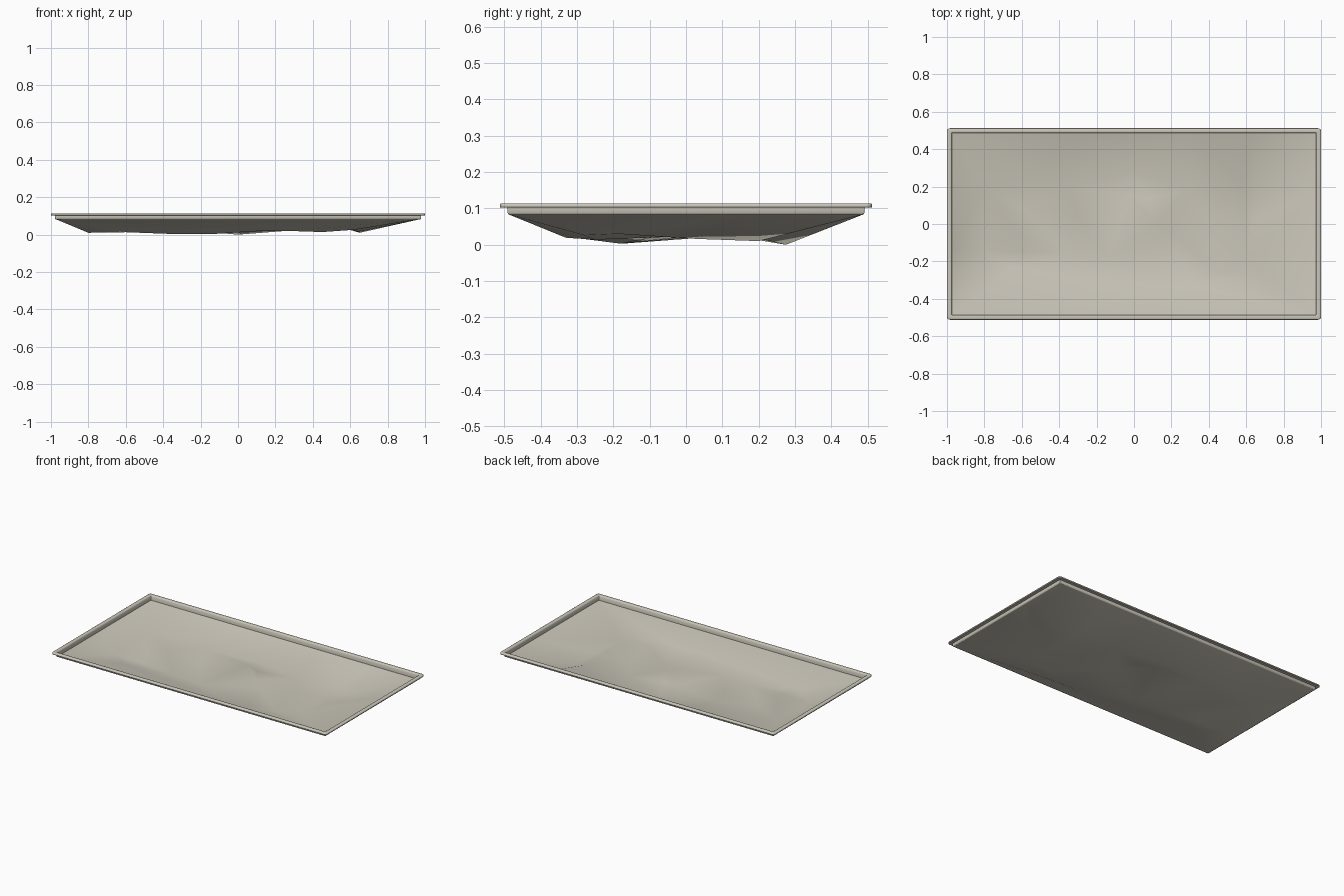
import bpy, math
from mathutils import Vector
from mathutils.geometry import delaunay_2d_cdt

if "Cube" in bpy.data.objects:
    bpy.data.objects.remove(bpy.data.objects["Cube"])

HX, HY = 1.0, 0.512          # half size of the outer rim

stone = bpy.data.materials.new("warm_light_grey")
stone.diffuse_color = (0.60, 0.57, 0.49, 1)
stone.use_nodes = True
stone.node_tree.nodes["Principled BSDF"].inputs["Base Color"].default_value = stone.diffuse_color


def add_mesh(name, verts, faces, angle):
    me = bpy.data.meshes.new(name)
    me.from_pydata(verts, [], faces)
    me.materials.append(stone)
    ob = bpy.data.objects.new(name, me)
    bpy.context.collection.objects.link(ob)
    bpy.ops.object.select_all(action='DESELECT')
    ob.select_set(True)
    bpy.context.view_layer.objects.active = ob
    bpy.ops.object.shade_smooth_by_angle(angle=math.radians(angle))
    return ob


def rounded_rect(inset, z, steps=4):
    """Counter-clockwise rounded rectangle, inset from the rim edge."""
    r = max(0.016 - inset, 0.003)
    pts = []
    for q, (sx, sy) in enumerate(((1, 1), (-1, 1), (-1, -1), (1, -1))):
        for k in range(steps + 1):
            a = math.pi / 2 * (q + k / steps)
            pts.append((sx * (HX - inset - r) + r * math.cos(a),
                        sy * (HY - inset - r) + r * math.sin(a), z))
    return pts


# Rim and wall: one closed profile swept around the rectangle (inset, height)
profile = [(0.026, 0.082), (0.026, 0.108), (0.023, 0.113), (0.021, 0.114),
           (0.004, 0.114), (0.001, 0.112), (0.0, 0.109), (0.0, 0.104),
           (0.002, 0.102), (0.021, 0.102), (0.021, 0.088), (0.023, 0.084)]
verts = [p for inset, z in profile for p in rounded_rect(inset, z)]
n, m = len(rounded_rect(0, 0)), len(profile)
faces = [(i * n + j, (i + 1) % m * n + j,
          (i + 1) % m * n + (j + 1) % n, i * n + (j + 1) % n)
         for i in range(m) for j in range(n)]
faces = [f[::-1] for f in faces]
rim = add_mesh("rim", verts, faces, 40)

# Floor: crumpled sheet through a scatter of high and low points (x, y, z)
relief = [
    (-0.80, 0.20, 0.028), (-0.56, 0.25, 0.030), (-0.58, 0.08, 0.022),
    (-0.36, 0.20, 0.032), (-0.80, -0.14, 0.010), (-0.62, -0.06, 0.036),
    (-0.60, -0.15, 0.013), (-0.36, -0.16, 0.004), (-0.14, -0.18, 0.003),
    (-0.30, 0.04, 0.022), (0.00, 0.275, 0.002), (-0.03, 0.15, 0.038),
    (0.05, 0.13, 0.024), (0.13, 0.01, 0.034), (0.20, -0.06, 0.026),
    (0.28, 0.18, 0.022), (0.15, -0.33, 0.022), (0.30, -0.33, 0.019),
    (0.45, -0.25, 0.014), (0.62, -0.28, 0.026), (0.60, -0.19, 0.030),
    (0.58, 0.22, 0.031), (0.59, 0.05, 0.031), (0.65, 0.20, 0.010),
    (0.64, 0.03, 0.016), (0.38, 0.05, 0.025), (-0.66, -0.24, 0.026),
]
FX, FY, FZ = HX - 0.025, HY - 0.025, 0.083
border = [(-FX, -FY), (FX, -FY), (FX, 0.17), (FX, FY), (0.64, FY), (0.30, FY),
          (-0.28, FY), (-FX, FY), (-FX, -0.14)]
heights = [FZ] * len(border) + [p[2] for p in relief]
points = [Vector(b) for b in border] + [Vector(p[:2]) for p in relief]
nb = len(border)
edges = [(i, (i + 1) % nb) for i in range(nb)]
co, _, tris, origin, _, _ = delaunay_2d_cdt(points, edges, [], 1, 1e-5)
floor_verts = [(c.x, c.y, heights[o[0]] if o else FZ) for c, o in zip(co, origin)]
low = min(v[2] for v in floor_verts)
floor_verts = [(x, y, z if z > low else 0.0) for x, y, z in floor_verts]
floor = add_mesh("crumpled_floor", floor_verts, tris, 80)
